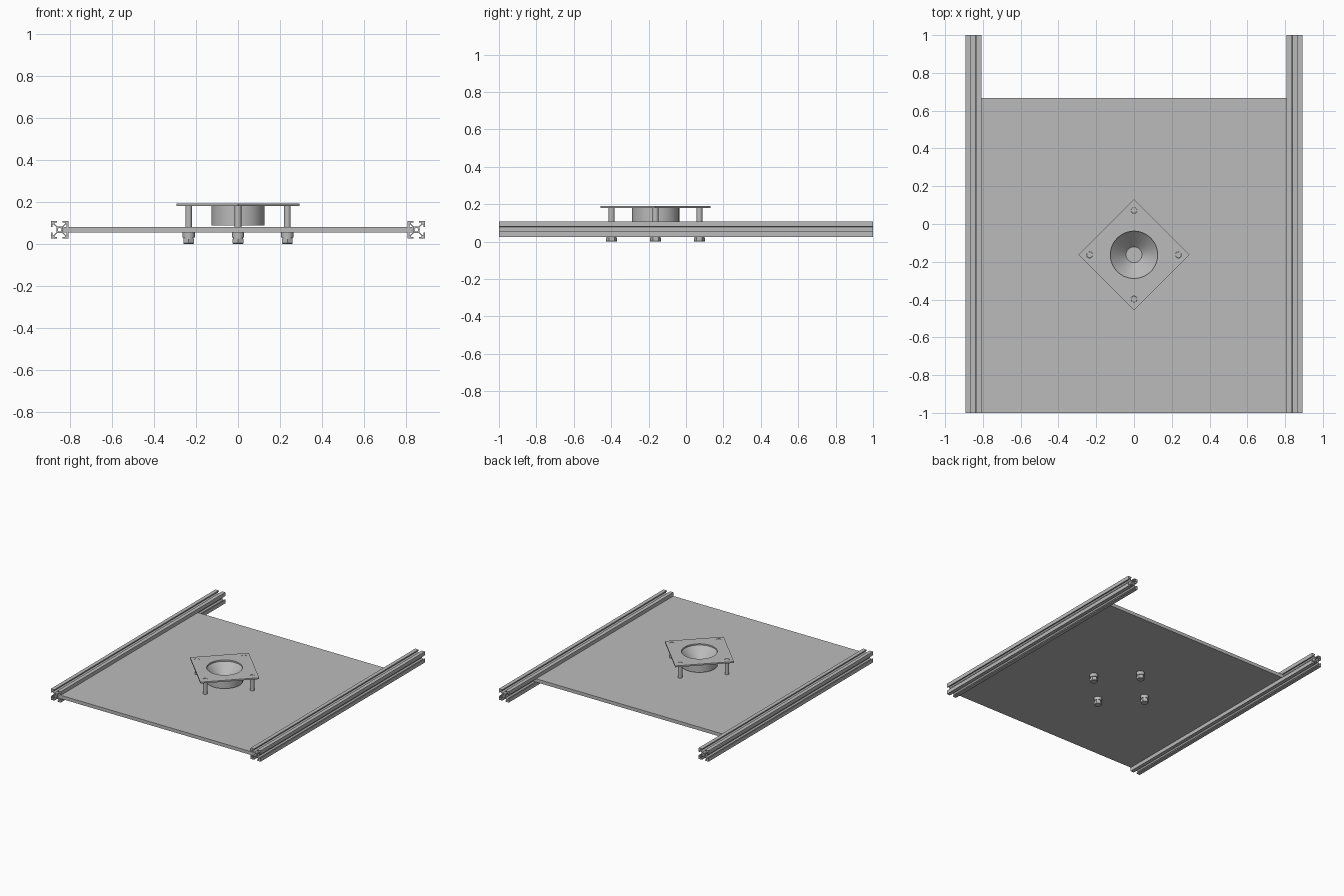
import bpy, bmesh, math
from mathutils import Matrix

cube = bpy.data.objects.get("Cube")
if cube:
    bpy.data.objects.remove(cube, do_unlink=True)

CY = -0.163          # centre of the funnel assembly
BOLT = 0.235         # bolt distance from that centre

grey = bpy.data.materials.new("plain_grey")
grey.use_nodes = True
grey.diffuse_color = (0.5, 0.5, 0.5, 1)
grey.node_tree.nodes["Principled BSDF"].inputs["Base Color"].default_value = (0.5, 0.5, 0.5, 1)


def circle(r, cx=0, cy=0, n=32):
    return [(cx + r * math.cos(2 * math.pi * i / n), cy + r * math.sin(2 * math.pi * i / n))
            for i in range(n)]


def smooth(obj):
    bpy.ops.object.select_all(action='DESELECT')
    obj.select_set(True)
    bpy.context.view_layer.objects.active = obj
    bpy.ops.object.shade_smooth_by_angle(angle=math.radians(30))


def extrude(name, loops, depth, matrix):
    """Extrude an outline with holes, centred on its own plane."""
    cu = bpy.data.curves.new(name, 'CURVE')
    cu.dimensions = '2D'
    cu.fill_mode = 'BOTH'
    cu.extrude = depth / 2
    for pts in loops:
        sp = cu.splines.new('POLY')
        sp.points.add(len(pts) - 1)
        for p, (x, y) in zip(sp.points, pts):
            p.co = (x, y, 0, 1)
        sp.use_cyclic_u = True
    cu.materials.append(grey)
    obj = bpy.data.objects.new(name, cu)
    bpy.context.collection.objects.link(obj)
    obj.matrix_world = matrix
    bpy.ops.object.select_all(action='DESELECT')
    obj.select_set(True)
    bpy.context.view_layer.objects.active = obj
    bpy.ops.object.convert(target='MESH')
    obj = bpy.context.object
    smooth(obj)
    return obj


def lathe(name, profile, loc, n=48):
    """Spin an (r, z) profile around z; n = 6 gives hexagons."""
    bm = bmesh.new()
    vs = [bm.verts.new((0, r, z)) for r, z in profile]
    edges = [bm.edges.new(e) for e in zip(vs, vs[1:])]
    bmesh.ops.spin(bm, geom=vs + edges, cent=(0, 0, 0), axis=(0, 0, 1),
                   angle=2 * math.pi, steps=n)
    bmesh.ops.remove_doubles(bm, verts=bm.verts, dist=1e-5)
    bmesh.ops.recalc_face_normals(bm, faces=bm.faces)
    me = bpy.data.meshes.new(name)
    bm.to_mesh(me)
    bm.free()
    me.materials.append(grey)
    obj = bpy.data.objects.new(name, me)
    bpy.context.collection.objects.link(obj)
    obj.location = loc
    smooth(obj)
    return obj


# Slotted rails: half a side, mirrored on the diagonal, turned four times
u = 0.0042
half = [(2.8, 3.8), (6, 7), (6, 8), (3.2, 8), (3.2, 10)]
quarter = half + [(10, 10)] + [(y, x) for x, y in reversed(half)]
outline = []
for k in range(4):
    for x, y in quarter:
        for _ in range(k):
            x, y = y, -x
        outline.append((x * u, y * u))
for side, name in ((1, "left_rail"), (-1, "right_rail")):
    m = Matrix.Translation((side * 0.85, 0, 0.067)) @ Matrix.Rotation(math.pi / 2, 4, 'X')
    extrude(name, [outline, circle(2.1 * u, n=24)], 2, m)

# Base panel, tucked into the rail slots
w = 0.832
extrude("base_panel", [[(-w, -1), (w, -1), (w, 0.667), (-w, 0.667)]], 0.026,
        Matrix.Translation((0, 0, 0.068)))

# Diamond top plate with funnel opening and bolt holes
spots = [(BOLT, 0), (0, BOLT), (-BOLT, 0), (0, -BOLT)]
holes = [circle(0.125, n=64)] + [circle(0.0165, x, y, 24) for x, y in spots]
extrude("diamond_plate", [circle(0.294, n=4)] + holes, 0.011,
        Matrix.Translation((0, CY, 0.186)))

# Round body with a conical bowl
lathe("funnel_body", [(0, 0.096), (0.042, 0.096), (0.125, 0.181), (0.127, 0.181),
                      (0.127, 0.088), (0, 0.088)], (0, CY, 0), 64)

# Bolts with washers and hexagonal heads
for i, (x, y) in enumerate(spots):
    at = (x, CY + y, 0)
    lathe(f"bolt_shaft_{i}", [(0, 0.02), (0.0155, 0.02), (0.0155, 0.19), (0, 0.19)], at, 24)
    lathe(f"bolt_washer_{i}", [(0, 0.022), (0.024, 0.022), (0.024, 0.03), (0.029, 0.03),
                               (0.029, 0.056), (0, 0.056)], at, 32)
    lathe(f"bolt_head_{i}", [(0, 0), (0.027, 0), (0.0295, 0.003), (0.0295, 0.022), (0, 0.022)], at, 6)
